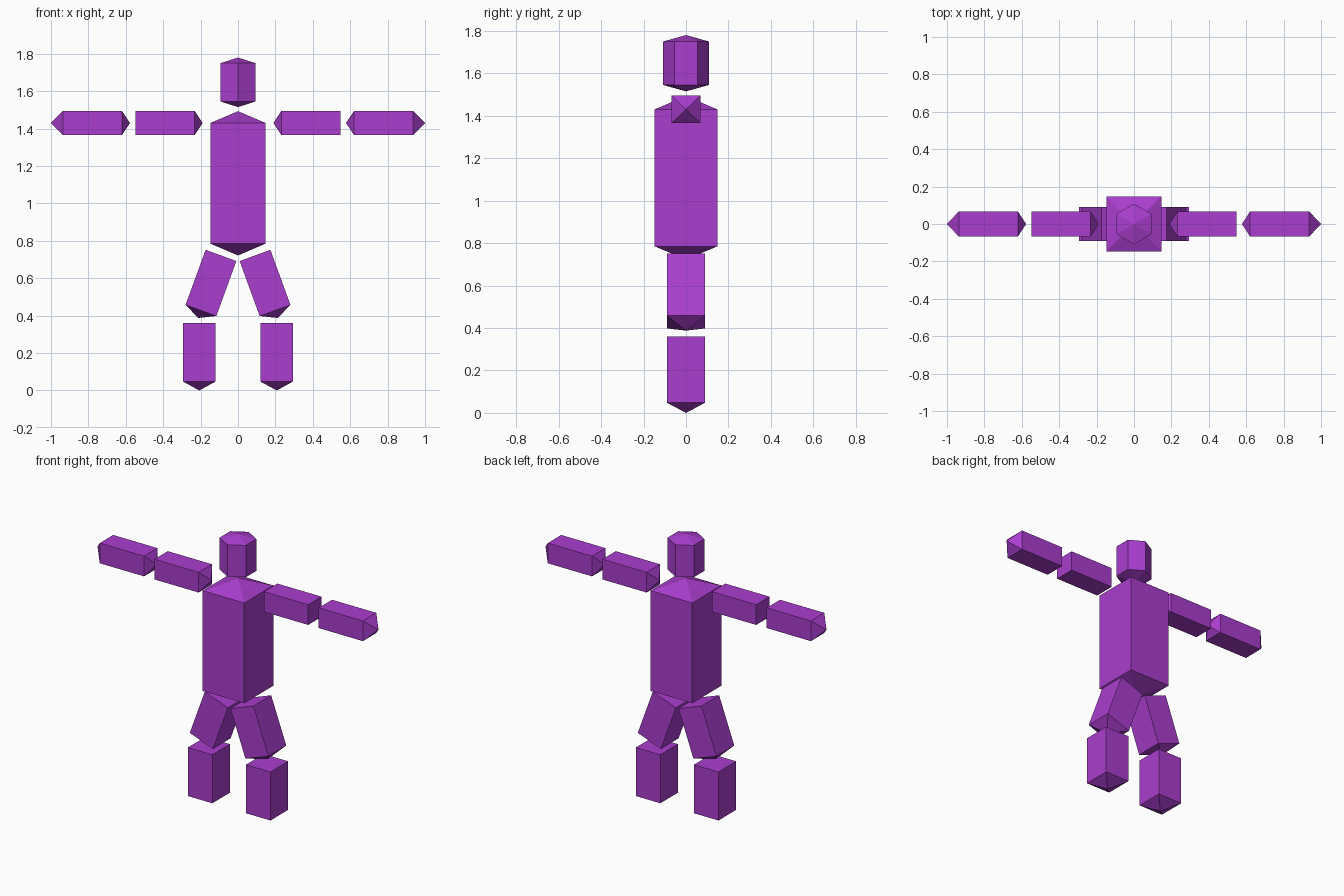
import bpy, bmesh, math
from mathutils import Vector

if "Cube" in bpy.data.objects:
    bpy.data.objects.remove(bpy.data.objects["Cube"])

purple = bpy.data.materials.new("purple")
purple.diffuse_color = (0.40, 0.048, 0.62, 1)
purple.use_nodes = True
purple.node_tree.nodes["Principled BSDF"].inputs["Base Color"].default_value = purple.diffuse_color


def prism(name, start, end, ring, tip_start=0.0, tip_end=0.0):
    """Prism from start to end in the xz plane; ring holds (side, y) offsets.
    A tip length above zero closes that end with a pyramid, otherwise flat."""
    a, b = Vector(start), Vector(end)
    axis = (b - a).normalized()
    side = Vector((0, 1, 0)).cross(axis)
    bm = bmesh.new()
    rings = [[bm.verts.new(c + side * u + Vector((0, v, 0))) for u, v in ring]
             for c in (a, b)]
    n = len(ring)
    for i in range(n):
        j = (i + 1) % n
        bm.faces.new((rings[0][i], rings[0][j], rings[1][j], rings[1][i]))
    for loop, tip, c, sign in ((rings[0], tip_start, a, -1), (rings[1], tip_end, b, 1)):
        if tip > 0:
            apex = bm.verts.new(c + axis * sign * tip)
            for i in range(n):
                bm.faces.new((loop[i], loop[(i + 1) % n], apex))
        else:
            bm.faces.new(loop)
    bmesh.ops.recalc_face_normals(bm, faces=bm.faces)
    mesh = bpy.data.meshes.new(name)
    bm.to_mesh(mesh)
    bm.free()
    mesh.materials.append(purple)
    obj = bpy.data.objects.new(name, mesh)
    bpy.context.collection.objects.link(obj)


def box(u, v):
    return [(-u, -v), (u, -v), (u, v), (-u, v)]


# Head: hexagonal prism with corners at front and back
hexagon = [(0.108 * math.sin(k * math.pi / 3), 0.108 * math.cos(k * math.pi / 3))
           for k in range(6)]
prism("head", (0, 0, 1.545), (0, 0, 1.75), hexagon, 0.03, 0.03)

# Torso
prism("torso", (0, 0, 0.785), (0, 0, 1.43), box(0.148, 0.148), 0.063, 0.063)

# Limbs on both sides
for label, s in (("left", 1), ("right", -1)):
    arm = box(0.065, 0.068)
    prism(label + "_upper_arm", (s * 0.232, 0, 1.43), (s * 0.547, 0, 1.43), arm, 0.043, 0)
    prism(label + "_forearm", (s * 0.621, 0, 1.43), (s * 0.936, 0, 1.43), arm, 0.044, 0.064)
    leg = box(0.0875, 0.09)
    prism(label + "_thigh", (s * 0.091, 0, 0.722), (s * 0.198, 0, 0.428), leg, 0, 0.043)
    prism(label + "_shin", (s * 0.207, 0, 0.36), (s * 0.207, 0, 0.048), leg, 0, 0.048)
